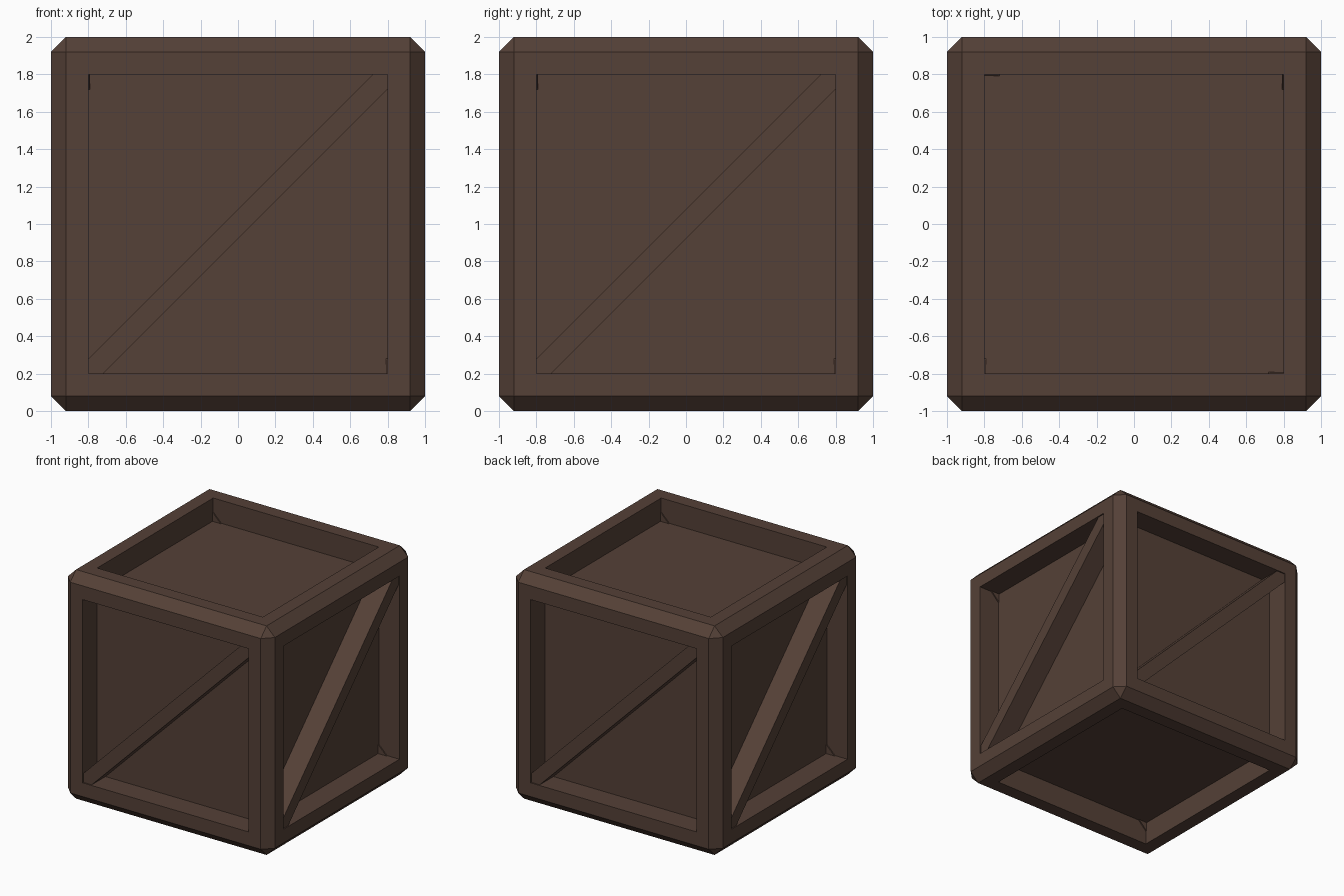
import bpy, bmesh
from math import radians
from mathutils import Matrix

if "Cube" in bpy.data.objects:
    bpy.data.objects.remove(bpy.data.objects["Cube"])

wood = bpy.data.materials.new("dark_wood")
wood.diffuse_color = (0.09, 0.052, 0.038, 1)
wood.use_nodes = True
wood.node_tree.nodes["Principled BSDF"].inputs["Base Color"].default_value = wood.diffuse_color


def add_object(name, bm):
    bmesh.ops.recalc_face_normals(bm, faces=bm.faces)
    mesh = bpy.data.meshes.new(name)
    bm.to_mesh(mesh)
    bm.free()
    mesh.materials.append(wood)
    obj = bpy.data.objects.new(name, mesh)
    bpy.context.collection.objects.link(obj)
    return obj


# Crate body: chamfered cube with a recessed panel on every side
bm = bmesh.new()
bmesh.ops.create_cube(bm, size=2)
bmesh.ops.bevel(bm, geom=bm.edges[:], offset=0.08, segments=1,
                affect='EDGES', profile=0.5)
sides = [f for f in bm.faces if f.calc_area() > 2]
bmesh.ops.inset_individual(bm, faces=sides, thickness=0.12, use_even_offset=True)
normals = [f.normal.copy() for f in sides]
for side, normal in zip(sides, normals):
    panel = bmesh.ops.extrude_discrete_faces(bm, faces=[side])["faces"][0]
    bmesh.ops.translate(bm, verts=panel.verts[:], vec=normal * -0.2)
body = add_object("crate_body", bm)
body.location.z = 1

# Diagonal braces: one on each upright side, ends buried in the frame corners
for i, side in enumerate(("front", "right", "back", "left")):
    bm = bmesh.new()
    bmesh.ops.create_cube(bm, size=1)
    shape = (Matrix.Rotation(radians(90 * i), 4, 'Z')
             @ Matrix.Translation((0, -0.89, 0))
             @ Matrix.Rotation(radians(-45), 4, 'Y')
             @ Matrix.Diagonal((0.87 * 2 * 2 ** 0.5, 0.2, 0.113, 1)))
    bmesh.ops.transform(bm, matrix=shape, verts=bm.verts[:])
    brace = add_object(side + "_brace", bm)
    brace.location.z = 1
